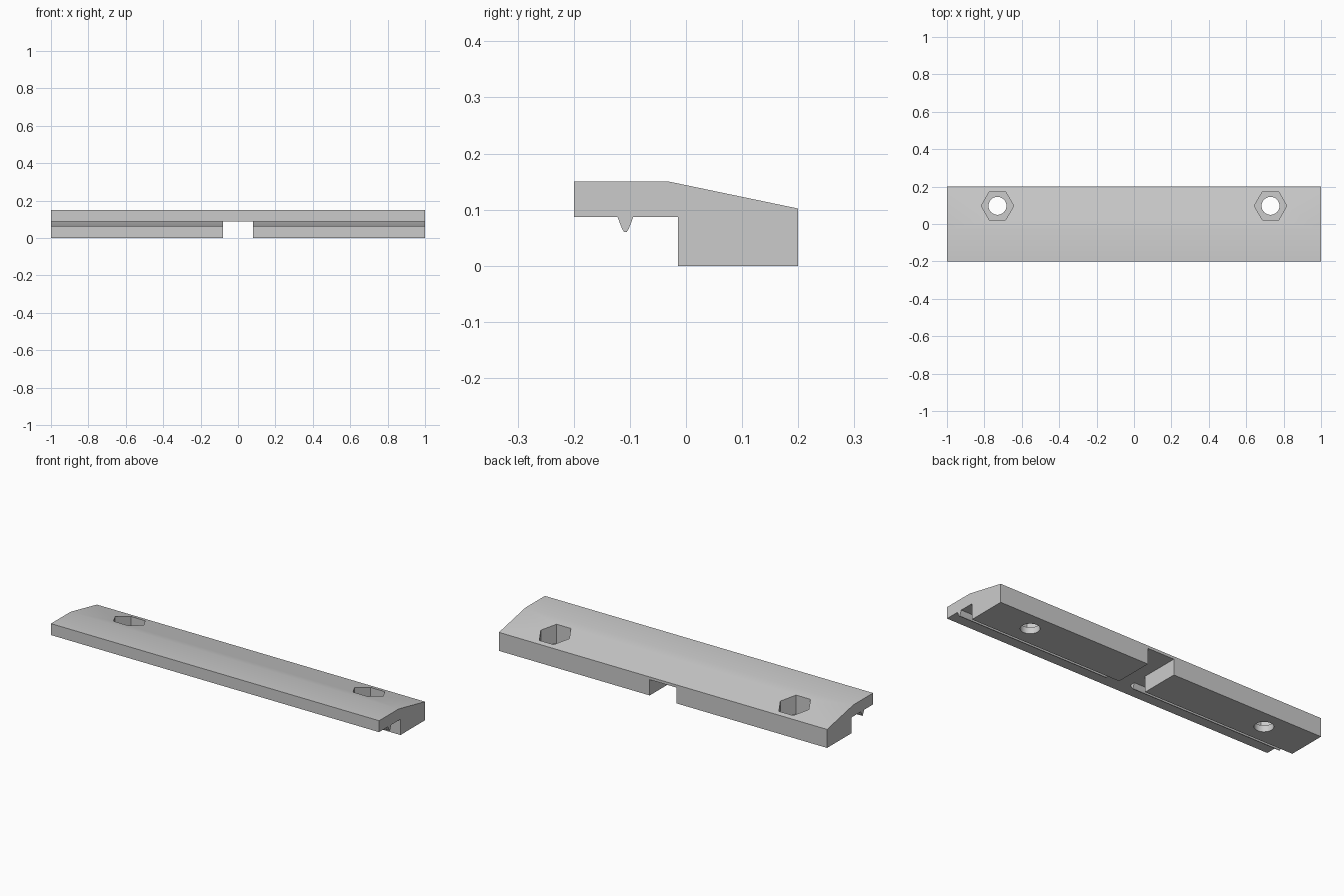
import bpy
import bmesh
from math import cos, sin, tau, radians
from mathutils import Vector

cube = bpy.data.objects.get("Cube")
if cube:
    bpy.data.objects.remove(cube, do_unlink=True)

grey = bpy.data.materials.new("light grey")
grey.use_nodes = True
colour = (0.6, 0.6, 0.6, 1)
grey.diffuse_color = colour
grey.node_tree.nodes["Principled BSDF"].inputs["Base Color"].default_value = colour


def prism(name, points, direction):
    """Extrude a closed outline of 3D points along a direction."""
    bm = bmesh.new()
    face = bm.faces.new([bm.verts.new(p) for p in points])
    new = bmesh.ops.extrude_face_region(bm, geom=[face], use_keep_orig=True)["geom"]
    bmesh.ops.translate(bm, vec=Vector(direction),
                        verts=[v for v in new if isinstance(v, bmesh.types.BMVert)])
    bmesh.ops.recalc_face_normals(bm, faces=bm.faces[:])
    mesh = bpy.data.meshes.new(name)
    bm.to_mesh(mesh)
    bm.free()
    mesh.materials.append(grey)
    obj = bpy.data.objects.new(name, mesh)
    bpy.context.collection.objects.link(obj)
    return obj


def ring(x, y, z, radius, sides):
    return [(x + radius * cos(tau * i / sides), y + radius * sin(tau * i / sides), z)
            for i in range(sides)]


# Clamp bar: sloped top, thick rear foot, overhanging lip with a gripping rib
LIP = 0.087
profile = [(-0.2, 0.15), (-0.2, LIP), (-0.122, LIP), (-0.114, 0.066), (-0.110, 0.06),
           (-0.106, 0.06), (-0.102, 0.066), (-0.094, LIP), (-0.014, LIP),
           (-0.014, 0), (0.2, 0), (0.2, 0.102), (-0.03, 0.15)]
bar = prism("clamp_bar", [(-1, y, z) for y, z in profile], (2, 0, 0))

# Centre slot through the foot and rib
cutters = [prism("slot_cutter",
                 [(-0.081, -0.3, -0.1), (0.081, -0.3, -0.1),
                  (0.081, -0.3, LIP), (-0.081, -0.3, LIP)], (0, 0.6, 0))]

# Hexagonal nut pockets above round bolt holes
for x in (-0.73, 0.73):
    cutters.append(prism("nut_pocket_cutter", ring(x, 0.097, 0.035, 0.087, 6), (0, 0, 0.2)))
    cutters.append(prism("bolt_hole_cutter", ring(x, 0.097, -0.1, 0.048, 32), (0, 0, 0.3)))

bpy.context.view_layer.objects.active = bar
for cutter in cutters:
    cutter.hide_render = True
    cut = bar.modifiers.new(cutter.name, 'BOOLEAN')
    cut.operation = 'DIFFERENCE'
    cut.solver = 'EXACT'
    cut.object = cutter
    bpy.ops.object.modifier_apply(modifier=cut.name)
for cutter in cutters:
    bpy.data.objects.remove(cutter, do_unlink=True)

# Smooth the hole walls and the soft top ridge, keep the rest crisp
for obj in bpy.context.selected_objects:
    obj.select_set(False)
bar.select_set(True)
bpy.ops.object.shade_smooth_by_angle(angle=radians(30))
